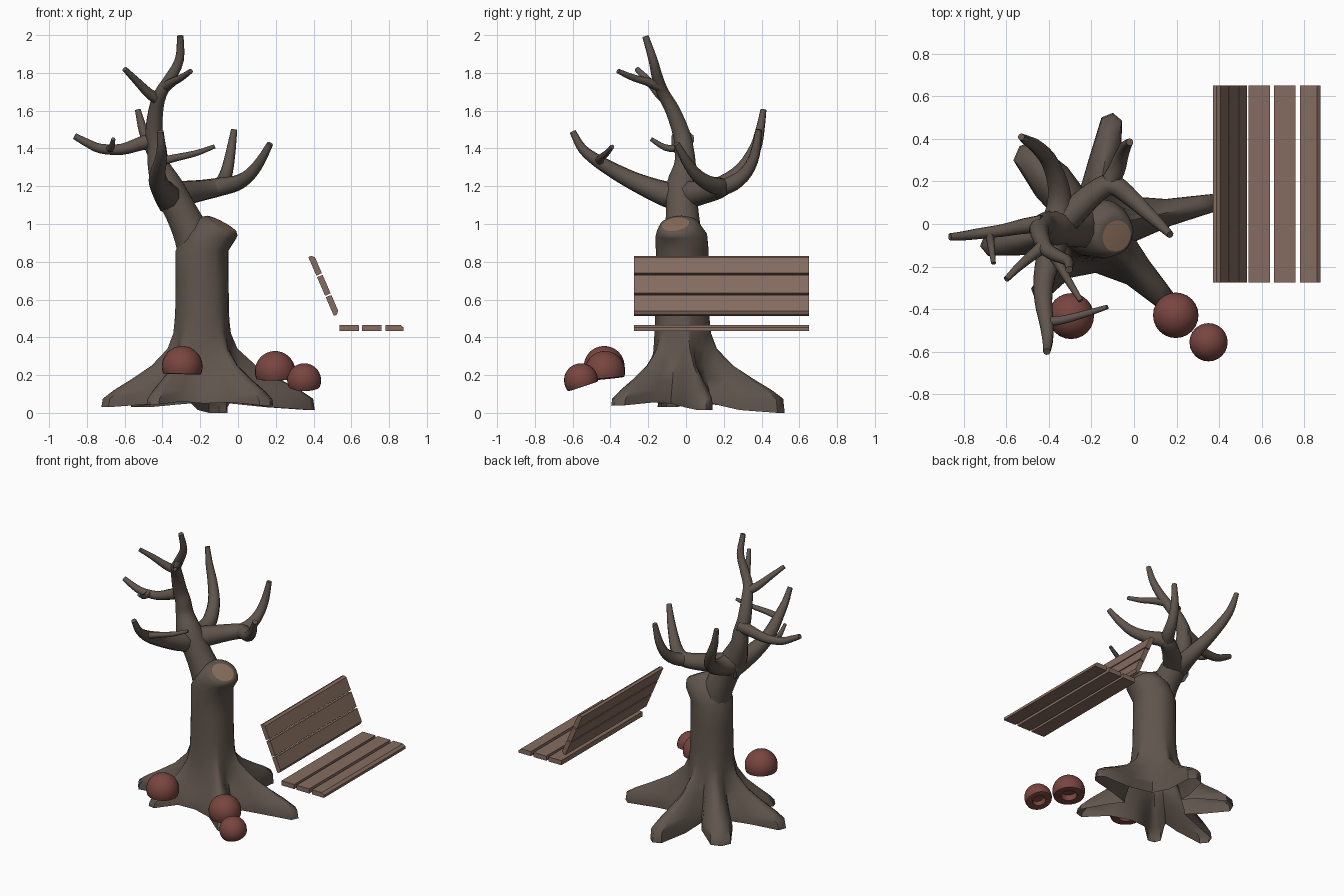
import bpy, bmesh
from math import cos, sin, pi, radians
from mathutils import Vector

if "Cube" in bpy.data.objects:
    bpy.data.objects.remove(bpy.data.objects["Cube"])


def material(name, rgb):
    m = bpy.data.materials.new(name)
    m.diffuse_color = (*rgb, 1)
    m.use_nodes = True
    m.node_tree.nodes["Principled BSDF"].inputs["Base Color"].default_value = m.diffuse_color
    return m


BARK = material("bark", (0.115, 0.09, 0.073))
CUT = material("cut_wood", (0.27, 0.165, 0.11))
PLANK = material("plank_wood", (0.235, 0.15, 0.115))
CAP = material("mushroom_red", (0.19, 0.06, 0.05))


def finish(name, bm, mats, angle=45):
    bmesh.ops.recalc_face_normals(bm, faces=bm.faces)
    me = bpy.data.meshes.new(name)
    bm.to_mesh(me)
    bm.free()
    for m in mats:
        me.materials.append(m)
    ob = bpy.data.objects.new(name, me)
    bpy.context.collection.objects.link(ob)
    bpy.ops.object.select_all(action='DESELECT')
    ob.select_set(True)
    bpy.context.view_layer.objects.active = ob
    if angle:
        bpy.ops.object.shade_smooth_by_angle(angle=radians(angle))
    return ob


def loft(bm, rings):
    loops = [[bm.verts.new(p) for p in r] for r in rings]
    for a, b in zip(loops, loops[1:]):
        n = len(a)
        for i in range(n):
            j = (i + 1) % n
            bm.faces.new((a[i], a[j], b[j], b[i]))
    return loops


def tube(name, pts, sides=9, sub=3):
    """Smooth tapering limb through points (x, y, z, radius)."""
    p = [Vector(q) for q in pts]
    p = [2 * p[0] - p[1]] + p + [2 * p[-1] - p[-2]]
    path = []
    for i in range(1, len(p) - 2):
        a, b, c, d = p[i - 1:i + 3]
        for k in range(sub):
            t = k / sub
            path.append(0.5 * (2 * b + (c - a) * t + (2 * a - 5 * b + 4 * c - d) * t * t
                               + (3 * b - a - 3 * c + d) * t ** 3))
    path.append(p[-2])
    rings, u = [], None
    for i, q in enumerate(path):
        d = (path[min(i + 1, len(path) - 1)] - path[max(i - 1, 0)]).to_3d().normalized()
        u = d.orthogonal() if u is None else u - d * u.dot(d)
        u.normalize()
        v = d.cross(u)
        rings.append([q.to_3d() + q.w * (u * cos(2 * pi * k / sides) + v * sin(2 * pi * k / sides))
                      for k in range(sides)])
    bm = bmesh.new()
    loops = loft(bm, rings)
    bm.faces.new(loops[0])
    bm.faces.new(loops[-1])
    finish(name, bm, [BARK])


# Trunk with six flared roots, open underneath: (angle in degrees, reach, bottom z, width)
ROOTS = [(-171, .54, .03, 1.1), (-130, .43, .045, 1.15), (-45, .51, .04, 1.15),
         (12, .61, .015, .8), (80.5, .55, 0.0, 1.05), (132, .52, .03, 1.5)]
cx, cy = -0.19, -0.02
spokes = []                      # angle, reach, bottom z, falloff power
for i, (deg, reach, zb, w) in enumerate(ROOTS):
    a = radians(deg)
    nxt = radians(ROOTS[(i + 1) % 6][0]) + (2 * pi if i == 5 else 0)
    for off, f, pw in ((-.22, .6, 1.15), (-.09, .95, 1.1), (0, 1, 1), (.09, .95, 1.1), (.22, .6, 1.15)):
        spokes.append((a + off * w, reach * f, zb + (.015 if f < .9 else 0), pw))
    spokes.append(((a + nxt) / 2, .21, .05, 1.4))
rings = []
for frac, z, r in ((1, None, .15), (.98, .075, .15), (.83, .12, .15), (.60, .175, .15), (.31, .25, .15),
                   (.09, .34, .15), (.02, .42, .147), (0, .52, .143), (0, .7, .14), (0, .86, .14)):
    rings.append([Vector((cx + (r + (L - r) * frac ** pw) * cos(a),
                          cy + (r + (L - r) * frac ** pw) * sin(a), zb if z is None else z))
                  for a, L, zb, pw in spokes])
# Sawn top leaning to the front right
for c, r, n in (((-.145, -.025, .94), .137, (.12, -.05, 1)), ((-.105, -.045, .985), .112, (.4, -.2, .85)),
                ((-.088, -.052, 1.0), .09, (.45, -.15, .85)), ((-.082, -.056, .998), .074, (.45, -.15, .85))):
    n = Vector(n).normalized()
    u = Vector((n.z, 0, -n.x)).normalized()
    v = n.cross(u)
    rings.append([Vector(c) + r * (u * cos(s[0]) + v * sin(s[0])) for s in spokes])
bm = bmesh.new()
loops = loft(bm, rings)
bm.faces.new(loops[-1]).material_index = 1
finish("trunk_and_roots", bm, [BARK, CUT], 50)

# Main limb and its branches
tube("main_limb", [(-.21, -.015, .78, .1), (-.24, -.015, .93, .1), (-.305, -.02, 1.07, .088),
                   (-.375, -.02, 1.2, .085), (-.42, -.005, 1.31, .06), (-.43, -.01, 1.4, .052),
                   (-.445, -.025, 1.48, .047), (-.435, -.07, 1.6, .04), (-.41, -.12, 1.69, .034),
                   (-.36, -.15, 1.77, .03), (-.31, -.175, 1.87, .024), (-.305, -.215, 1.995, .017)], 12)
tube("top_left_twig", [(-.42, -.10, 1.66, .034), (-.47, -.14, 1.69, .027),
                       (-.54, -.20, 1.76, .02), (-.60, -.26, 1.82, .014)])
tube("top_right_twig", [(-.38, -.14, 1.73, .03), (-.34, -.21, 1.755, .022),
                        (-.30, -.28, 1.775, .018), (-.25, -.36, 1.81, .013)])
tube("left_branch", [(-.43, 0, 1.45, .045), (-.52, -.01, 1.425, .037), (-.62, -.03, 1.395, .03),
                     (-.73, -.045, 1.40, .026), (-.80, -.055, 1.43, .022), (-.865, -.06, 1.465, .017)])
tube("left_twig", [(-.68, -.04, 1.40, .022), (-.67, -.11, 1.405, .017), (-.66, -.185, 1.45, .011)])
tube("front_branch", [(-.35, .02, 1.13, .085), (-.385, -.11, 1.16, .068), (-.42, -.25, 1.215, .052),
                      (-.425, -.36, 1.27, .043), (-.41, -.47, 1.335, .034), (-.405, -.55, 1.4, .025),
                      (-.41, -.6, 1.49, .017)])
tube("front_twig", [(-.41, -.46, 1.33, .024), (-.33, -.45, 1.35, .02),
                    (-.22, -.42, 1.375, .016), (-.125, -.39, 1.41, .011)])
tube("back_left_branch", [(-.36, 0, 1.16, .08), (-.35, .1, 1.17, .06), (-.36, .2, 1.21, .049),
                          (-.40, .30, 1.29, .04), (-.46, .365, 1.40, .032), (-.50, .39, 1.49, .025),
                          (-.53, .41, 1.605, .016)])
tube("right_branch", [(-.36, -.01, 1.15, .08), (-.27, .07, 1.165, .066), (-.18, .15, 1.18, .056),
                      (-.10, .185, 1.195, .05), (-.01, .12, 1.215, .042), (.06, .055, 1.26, .034),
                      (.12, 0, 1.335, .026), (.17, -.05, 1.425, .017)])
tube("back_branch", [(-.13, .17, 1.185, .045), (-.085, .25, 1.215, .042), (-.06, .32, 1.275, .034),
                     (-.04, .365, 1.37, .027), (-.02, .385, 1.5, .017)])


# Mushroom caps with a hollow ring underneath
def mushroom(name, loc, R, axis):
    prof = [(R * cos(radians(t)), .38 * R + R * sin(radians(t))) for t in range(87, -23, -9)]
    prof += [(.86 * R, 0), (.5 * R, .03 * R), (.46 * R, .4 * R), (.01 * R, .42 * R)]
    rot = Vector((0, 0, 1)).rotation_difference(Vector(axis))
    bm = bmesh.new()
    loops = loft(bm, [[Vector(loc) + rot @ Vector((r * cos(pi * k / 12), r * sin(pi * k / 12), z))
                       for k in range(24)] for r, z in prof])
    bm.faces.new(loops[0])
    bm.faces.new(loops[-1])
    finish(name, bm, [CAP])


mushroom("mushroom_left", (-.297, -.433, .205), .108, (.03, 0, 1))
mushroom("mushroom_middle", (.197, -.425, .18), .107, (-.02, -.1, 1))
mushroom("mushroom_right", (.35, -.545, .14), .09, (.01, -.33, 1))


# Bench boards: section in x-z between two points, extruded along y
def board(name, a, b, t=.03, chamfer=(0, 0)):
    a, b = Vector((a[0], 0, a[1])), Vector((b[0], 0, b[1]))
    d = (b - a).normalized()
    n = Vector((-d.z, 0, d.x)) * t / 2
    c0, c1 = chamfer
    sec = [a - n, b - n, b + n * .1, b - d * c1 + n, a + d * c0 + n, a + n * .1]
    bm = bmesh.new()
    loops = loft(bm, [[p + Vector((0, y, 0)) for p in sec] for y in (-.275, .65)])
    bm.faces.new(loops[0])
    bm.faces.new(loops[-1])
    finish(name, bm, [PLANK], 0)


for i, (x0, x1) in enumerate(((.537, .64), (.657, .76), (.78, .877))):
    board(f"seat_board_{i + 1}", (x0, .45), (x1, .45), .033, (.001, .018 if i == 2 else .001))
top, bottom = Vector((.387, .831)), Vector((.522, .52))
for i in range(3):
    board(f"backrest_board_{i + 1}", top.lerp(bottom, i * .342), top.lerp(bottom, i * .342 + .316), .032,
          (.015 if i == 0 else .001, .015 if i == 2 else .001))
